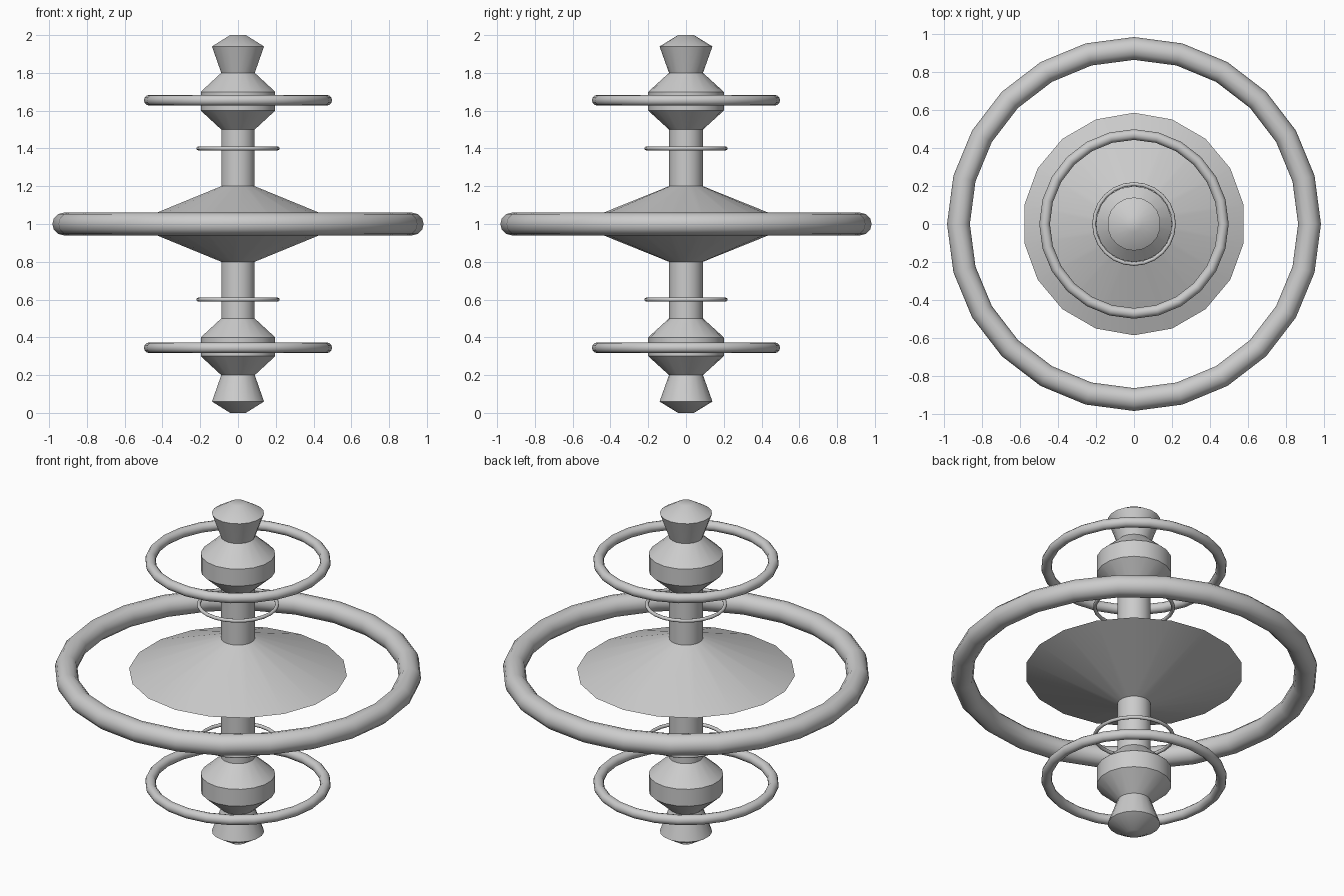
import bpy
import bmesh
from math import radians, cos, sin, tau, pi

if "Cube" in bpy.data.objects:
    bpy.data.objects.remove(bpy.data.objects["Cube"], do_unlink=True)

grey = bpy.data.materials.new("plain grey")
grey.use_nodes = True
colour = (0.6, 0.6, 0.6, 1)
grey.diffuse_color = colour
grey.node_tree.nodes["Principled BSDF"].inputs["Base Color"].default_value = colour


def lathe(name, profile, sides, closed=False):
    """Revolve (radius, height) points around z, starting at +y."""
    bm = bmesh.new()
    loops = []
    for r, z in profile:
        angles = [pi / 2 + tau * i / sides for i in range(sides)]
        loops.append([bm.verts.new((r * cos(a), r * sin(a), z)) for a in angles])
    pairs = list(zip(loops, loops[1:]))
    if closed:
        pairs.append((loops[-1], loops[0]))
    else:
        bm.faces.new(loops[0][::-1])
        bm.faces.new(loops[-1])
    for low, high in pairs:
        for i in range(sides):
            j = (i + 1) % sides
            bm.faces.new((low[i], low[j], high[j], high[i]))
    bmesh.ops.recalc_face_normals(bm, faces=bm.faces)
    mesh = bpy.data.meshes.new(name)
    bm.to_mesh(mesh)
    bm.free()
    mesh.materials.append(grey)
    obj = bpy.data.objects.new(name, mesh)
    bpy.context.collection.objects.link(obj)
    bpy.ops.object.select_all(action="DESELECT")
    obj.select_set(True)
    bpy.context.view_layer.objects.active = obj
    bpy.ops.object.shade_smooth_by_angle(angle=radians(32))
    return obj


def ring(name, radius, tube, z, steps=12):
    circle = [(radius + tube * cos(tau * i / steps), z + tube * sin(tau * i / steps))
              for i in range(steps)]
    return lathe(name, circle, 24, closed=True)


# Central spindle: lower half profile, mirrored about mid height
half = [(0.042, 0), (0.14, 0.06), (0.09, 0.2), (0.2, 0.3), (0.2, 0.4),
        (0.09, 0.5), (0.09, 0.8)]
rim = [(0.585, 1)]
lathe("spindle", half + rim + [(r, 2 - z) for r, z in reversed(half)], 18)

# Floating rings
ring("main_ring", 0.923, 0.06, 1.0)
for side, flip in (("lower", False), ("upper", True)):
    for name, radius, tube, z in (("hub_ring", 0.47, 0.028, 0.345),
                                  ("neck_ring", 0.21, 0.01, 0.6)):
        ring(f"{side}_{name}", radius, tube, 2 - z if flip else z)
